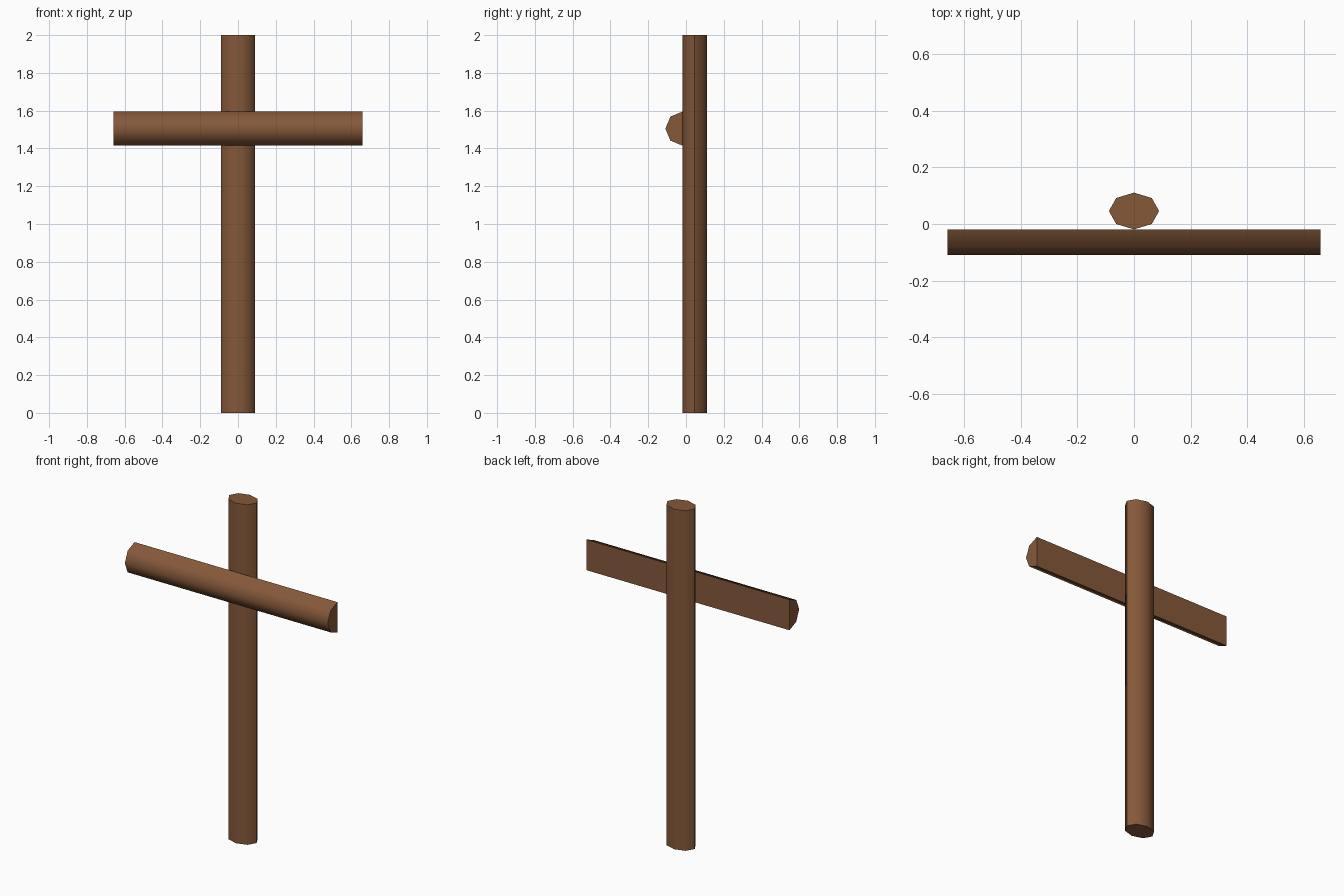
import bpy, bmesh, math
from mathutils import Vector

if "Cube" in bpy.data.objects:
    bpy.data.objects.remove(bpy.data.objects["Cube"])

wood = bpy.data.materials.new("brown_wood")
wood.diffuse_color = (0.235, 0.098, 0.042, 1)
wood.use_nodes = True
wood.node_tree.nodes["Principled BSDF"].inputs["Base Color"].default_value = wood.diffuse_color


def extrude_profile(name, points, direction):
    """Closed prism: a profile swept along direction."""
    bm = bmesh.new()
    face = bm.faces.new([bm.verts.new(p) for p in points])
    ext = bmesh.ops.extrude_face_region(bm, geom=[face], use_keep_orig=True)
    verts = [g for g in ext["geom"] if isinstance(g, bmesh.types.BMVert)]
    bmesh.ops.translate(bm, verts=verts, vec=Vector(direction))
    bmesh.ops.recalc_face_normals(bm, faces=bm.faces)
    mesh = bpy.data.meshes.new(name)
    bm.to_mesh(mesh)
    bm.free()
    mesh.materials.append(wood)
    obj = bpy.data.objects.new(name, mesh)
    bpy.context.collection.objects.link(obj)
    bpy.ops.object.select_all(action='DESELECT')
    obj.select_set(True)
    bpy.context.view_layer.objects.active = obj
    bpy.ops.object.shade_smooth_by_angle(angle=math.radians(50))
    return obj


# Upright post: flattened eight-sided log
angles = [i * math.pi / 4 for i in range(8)]
extrude_profile("upright_post",
                [(0.089 * math.cos(a), 0.046 + 0.065 * math.sin(a), 0) for a in angles],
                (0, 0, 2))

# Crossbeam: half of an eight-sided log, flat side against the post
extrude_profile("crossbeam",
                [(-0.66, -0.019 - 0.09 * math.sin(a), 1.505 + 0.09 * math.cos(a))
                 for a in angles[:5]],
                (1.32, 0, 0))
